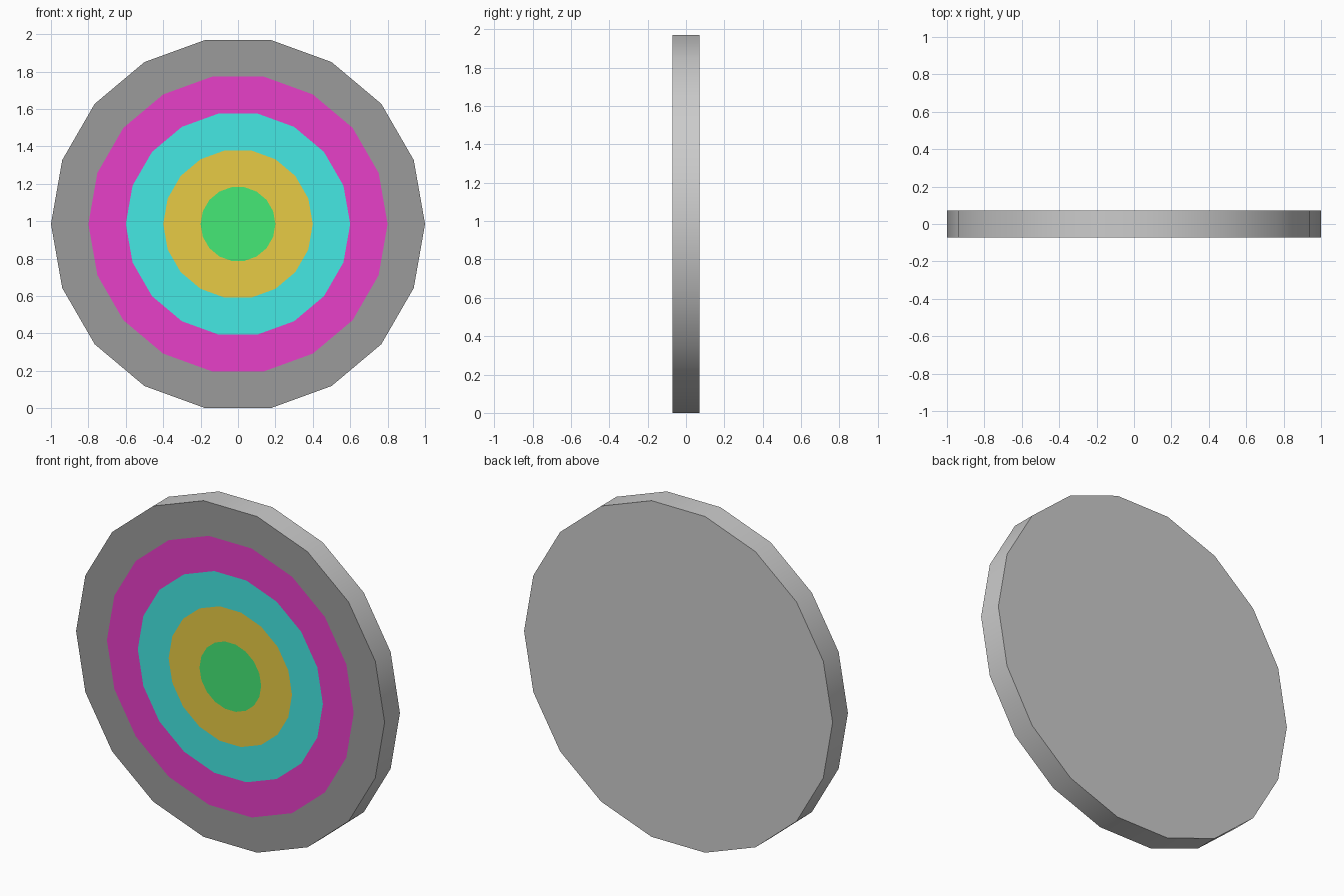
import bpy, bmesh
from math import cos, sin, pi, radians

if "Cube" in bpy.data.objects:
    bpy.data.objects.remove(bpy.data.objects["Cube"])

SIDES = 18
HALF = 0.071
CENTRE_Z = sin(radians(80))


def material(name, rgb):
    m = bpy.data.materials.new(name)
    m.diffuse_color = (*rgb, 1)
    m.use_nodes = True
    m.node_tree.nodes["Principled BSDF"].inputs["Base Color"].default_value = m.diffuse_color
    return m


# Slot 0 is the plain body; the rest run from the outer ring to the bullseye
mats = [
    material("plain_grey", (0.8, 0.8, 0.8)),
    material("dark_grey", (0.33, 0.33, 0.33)),
    material("magenta", (0.8, 0.05, 0.58)),
    material("cyan", (0.06, 0.81, 0.77)),
    material("orange", (0.8, 0.6, 0.06)),
    material("green", (0.06, 0.81, 0.18)),
]

bm = bmesh.new()


def loop(radius, y):
    return [bm.verts.new((radius * cos(2 * pi * i / SIDES), y,
                          CENTRE_Z + radius * sin(2 * pi * i / SIDES)))
            for i in range(SIDES)]


def bridge(a, b, mat):
    for i in range(SIDES):
        j = (i + 1) % SIDES
        bm.faces.new((a[i], a[j], b[j], b[i])).material_index = mat


# Back face and rim
back = loop(1, HALF)
bm.faces.new(back)
fronts = [loop(r, -HALF) for r in (1, 0.8, 0.6, 0.4, 0.2)]
bridge(back, fronts[0], 0)

# Flush coloured rings and bullseye
for k in range(4):
    bridge(fronts[k], fronts[k + 1], k + 1)
bm.faces.new(fronts[4]).material_index = 5
bmesh.ops.recalc_face_normals(bm, faces=bm.faces[:])

mesh = bpy.data.meshes.new("target_disc")
bm.to_mesh(mesh)
bm.free()
for m in mats:
    mesh.materials.append(m)
disc = bpy.data.objects.new("target_disc", mesh)
bpy.context.collection.objects.link(disc)

# Smooth rim, crisp front and back edges
bpy.context.view_layer.objects.active = disc
disc.select_set(True)
bpy.ops.object.shade_smooth_by_angle(angle=radians(30))
